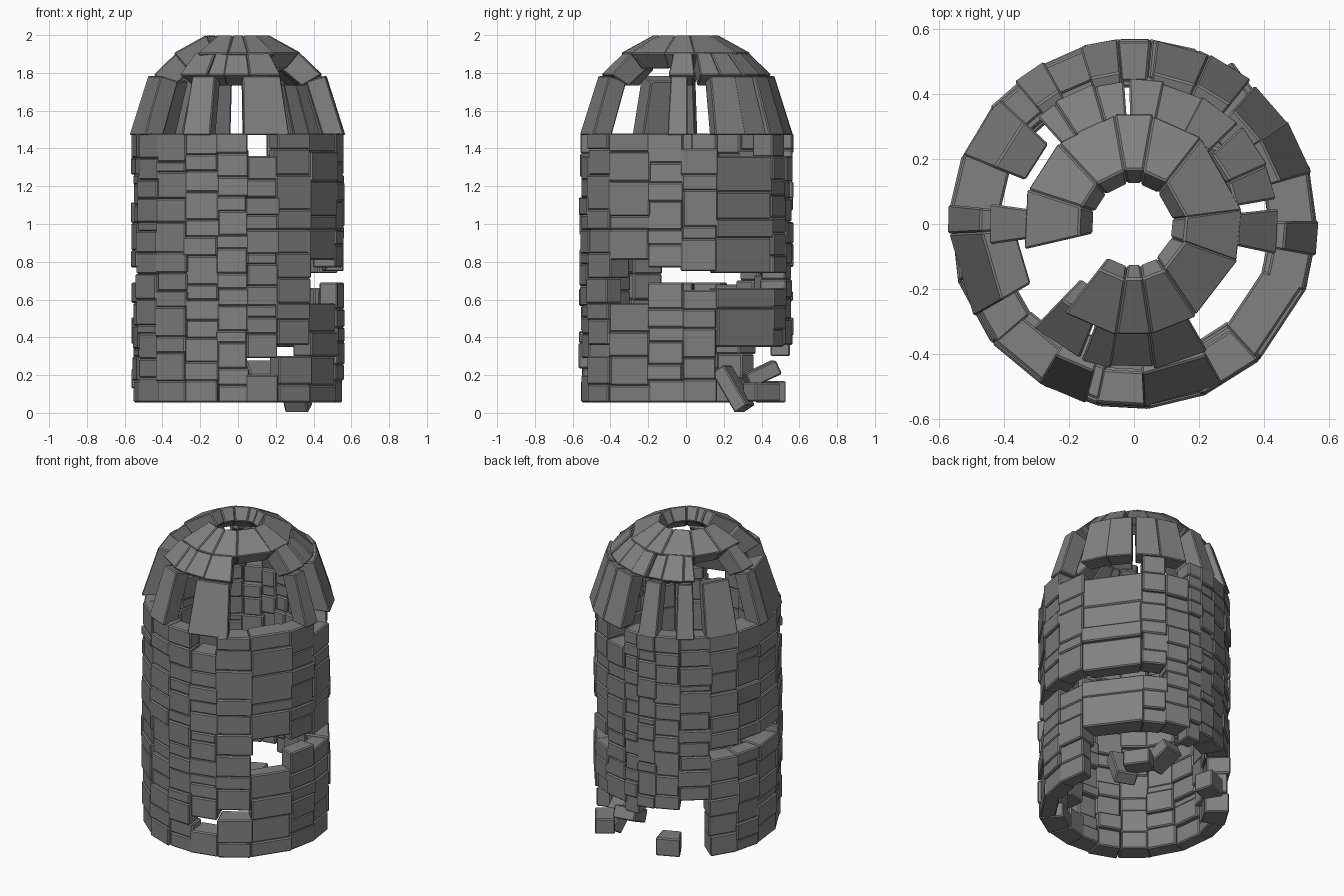
import bpy, bmesh, random
from math import sin, cos, radians
from mathutils import Matrix, Vector

if "Cube" in bpy.data.objects:
    bpy.data.objects.remove(bpy.data.objects["Cube"])

random.seed(7)
WALL_OUT, WALL_IN, BASE, TOP = 0.572, 0.44, 0.055, 1.48

stone_mat = bpy.data.materials.new("dark_stone")
stone_mat.diffuse_color = (0.22, 0.22, 0.22, 1)
stone_mat.use_nodes = True
stone_mat.node_tree.nodes["Principled BSDF"].inputs["Base Color"].default_value = stone_mat.diffuse_color


def polar(a, r, z):
    # azimuth a in degrees: 0 = front (-y), 90 = right (+x)
    return (r * sin(radians(a)), -r * cos(radians(a)), z)


def wedge(bm, a0, a1, section):
    """Stone between two azimuths; section = four (radius, z) points."""
    lo = [bm.verts.new(polar(a0, r, z)) for r, z in section]
    hi = [bm.verts.new(polar(a1, r, z)) for r, z in section]
    faces = [lo, hi[::-1]]
    for i in range(4):
        j = (i + 1) % 4
        faces.append([lo[j], lo[i], hi[i], hi[j]])
    for f in faces:
        bm.faces.new(f)


def finish(bm, name, bevel=0.007):
    bmesh.ops.recalc_face_normals(bm, faces=bm.faces)
    me = bpy.data.meshes.new(name)
    bm.to_mesh(me)
    bm.free()
    me.materials.append(stone_mat)
    ob = bpy.data.objects.new(name, me)
    bpy.context.collection.objects.link(ob)
    m = ob.modifiers.new("worn_edges", 'BEVEL')
    m.width = bevel
    m.segments = 1
    return ob


# Wall columns: start azimuth, end azimuth, course height, solid height ranges
columns = [
    (-11, 5, 0.10, [(BASE, TOP)]),
    (5, 22, 0.10, [(BASE, 0.20), (0.29, 1.36)]),
    (22, 43, 0.12, [(BASE, 0.30), (0.36, TOP)]),
    (43, 69, 0.13, [(BASE, 0.58), (0.81, TOP)]),
    (69, 88, 0.11, [(BASE, 0.69), (0.77, TOP)]),
    (88, 107, 0.12, [(BASE, 0.65), (0.75, 1.40)]),
    (107, 145, 0.15, [(0.35, 0.66), (0.74, 1.36)]),
    (145, 160, 0.10, [(0.35, 0.66), (0.74, TOP)]),
    (160, 175, 0.11, [(0.36, 1.36)]),
    (175, 185, 0.09, [(0.30, TOP)]),
    (185, 196, 0.10, [(0.36, TOP)]),
    (196, 211, 0.11, [(BASE, 0.17), (0.36, TOP)]),
    (211, 230, 0.10, [(0.42, TOP)]),
    (230, 248, 0.12, [(BASE, 0.68), (0.75, TOP)]),
    (248, 265, 0.11, [(BASE, 0.69), (0.77, TOP)]),
    (265, 288, 0.10, [(BASE, 0.69), (0.77, TOP)]),
    (288, 310, 0.11, [(BASE, TOP)]),
    (310, 330, 0.12, [(BASE, TOP)]),
    (330, 349, 0.11, [(BASE, TOP)]),
]
for n, (a0, a1, course, ranges) in enumerate(columns):
    bm = bmesh.new()
    for z0, z1 in ranges:
        count = max(1, round((z1 - z0) / course))
        step = (z1 - z0) / count
        cuts = [z0] + [z0 + step * (i + random.uniform(-0.33, 0.33))
                       for i in range(1, count)] + [z1]
        for b, t in zip(cuts, cuts[1:]):
            out = WALL_OUT - random.uniform(0, 0.022)
            inn = WALL_IN + random.uniform(-0.025, 0.025)
            wedge(bm, a0 - random.uniform(-0.5, 1.2), a1 + random.uniform(-0.5, 1.2),
                  [(inn, b), (out, b), (out, t), (inn, t)])
    finish(bm, f"wall_column_{n + 1}")


# Dome rings: cross-section (inner low, outer low, outer high, inner high) and stones
lower = [(0.46, 1.47), (0.575, 1.47), (0.475, 1.785), (0.37, 1.755)]
middle = [(0.35, 1.73), (0.455, 1.79), (0.33, 1.91), (0.24, 1.82)]
upper = [(0.275, 1.82), (0.35, 1.905), (0.175, 2.0), (0.13, 1.92)]
rings = {
    "dome_lower_ring": (lower, [
        (-31, -15), (3, 29), (80, 91), (106, 124), (123, 139),
        (141, 156), (156, 173), (185, 197), (209, 220),
        (227, 248), (264, 273), (273, 300)]),
    "dome_middle_ring": (middle, [
        (-44, -22), (-21, -9), (-10, 8), (8, 30), (78, 96), (100, 114),
        (114, 132), (134, 152), (150, 170), (168, 182), (184, 196),
        (196, 213), (213, 222), (262, 278)]),
    "dome_upper_ring": (upper, [
        (-38, -9), (-9, 9), (9, 34), (34, 71), (70, 98), (97, 142), (142, 170),
        (170, 190), (190, 223), (223, 252), (252, 283)]),
}
for name, (section, stones) in rings.items():
    bm = bmesh.new()
    for a0, a1 in stones:
        d = random.uniform(-0.012, 0.0)
        wedge(bm, a0, a1, [(r + d, z) for r, z in section])
    finish(bm, name, 0.006)


# Fallen stones in the broken doorway: centre, size, tilt about x, turn about z
fallen = [
    ((0.30, 0.25, 0.13), (0.13, 0.25, 0.08), -58, -20),
    ((0.12, 0.40, 0.205), (0.14, 0.18, 0.08), 25, 10),
    ((0.30, 0.40, 0.11), (0.12, 0.16, 0.10), 0, 35),
]
for n, (c, size, tilt, turn) in enumerate(fallen):
    bm = bmesh.new()
    bmesh.ops.create_cube(bm, size=1)
    mat = (Matrix.Rotation(radians(turn), 4, 'Z') @ Matrix.Rotation(radians(tilt), 4, 'X')
           @ Matrix.Diagonal((*size, 1)))
    bmesh.ops.transform(bm, matrix=mat, verts=bm.verts)
    low = min(v.co.z for v in bm.verts)
    height = -low if n == 0 else c[2]
    bmesh.ops.translate(bm, vec=Vector((c[0], c[1], height)), verts=bm.verts)
    finish(bm, f"fallen_stone_{n + 1}")
